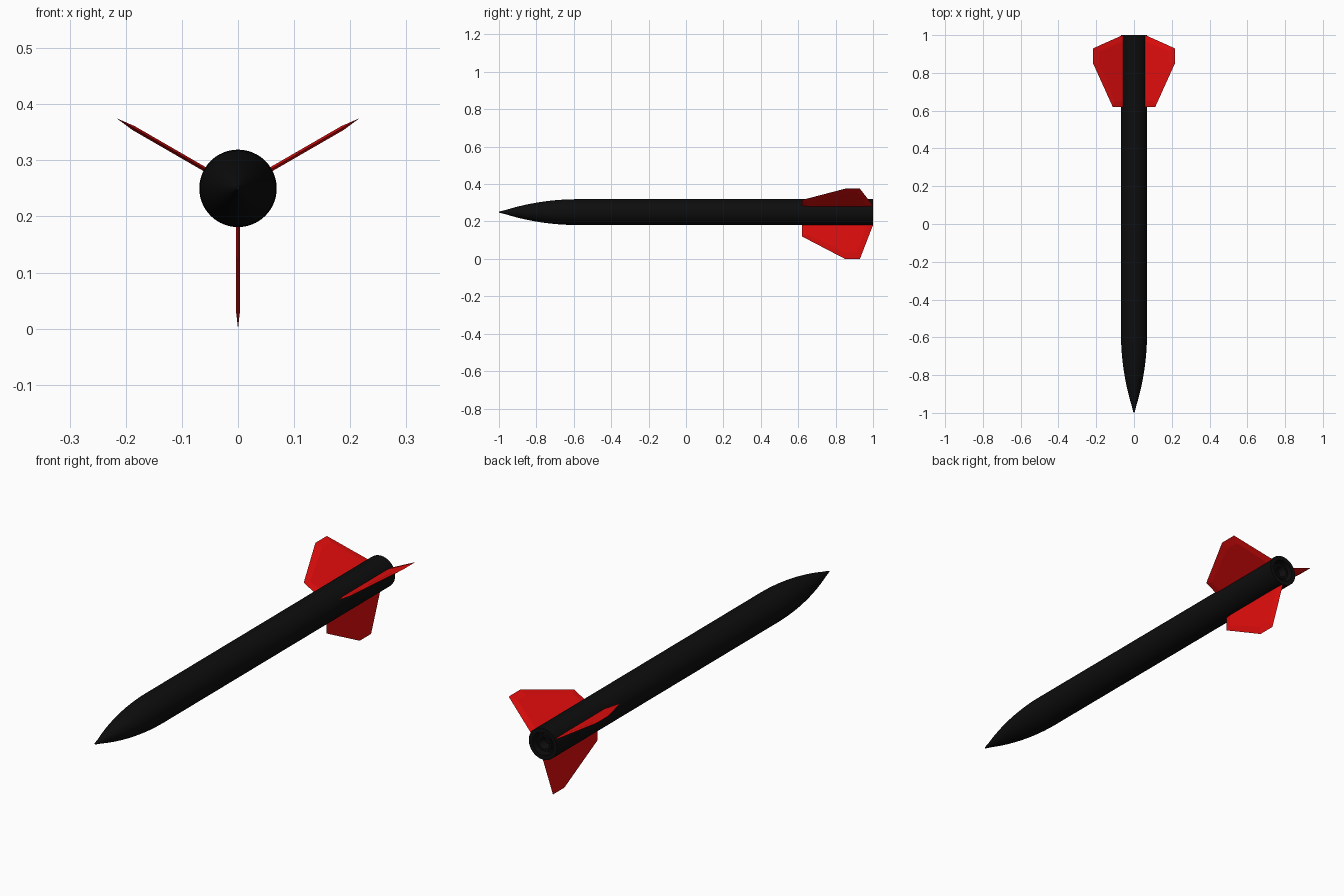
import bpy, bmesh
from math import sin, cos, pi, radians, sqrt

if "Cube" in bpy.data.objects:
    bpy.data.objects.remove(bpy.data.objects["Cube"])

AXIS_Z = 0.25   # height of the rocket axis
R = 0.069       # body radius
SEG = 64


def material(name, rgb):
    m = bpy.data.materials.new(name)
    m.diffuse_color = (*rgb, 1)
    m.use_nodes = True
    m.node_tree.nodes["Principled BSDF"].inputs["Base Color"].default_value = m.diffuse_color
    return m


BLACK = material("black", (0.004, 0.004, 0.004))
RED = material("red", (0.8, 0.004, 0.004))


def add_object(name, bm, mat):
    me = bpy.data.meshes.new(name)
    bm.to_mesh(me)
    bm.free()
    me.materials.append(mat)
    ob = bpy.data.objects.new(name, me)
    bpy.context.collection.objects.link(ob)
    return ob


def lathe(name, profile, mat):
    """Revolve (y, radius) points around the rocket axis; radius 0 closes an end."""
    bm = bmesh.new()
    rings = []
    for y, r in profile:
        n = SEG if r > 0 else 1
        rings.append([bm.verts.new((r * cos(2 * pi * i / SEG), y, AXIS_Z + r * sin(2 * pi * i / SEG)))
                      for i in range(n)])
    for a, b in zip(rings, rings[1:]):
        for i in range(SEG):
            k = (i + 1) % SEG
            quad = [a[i % len(a)], b[i % len(b)], b[k % len(b)], a[k % len(a)]]
            bm.faces.new(list(dict.fromkeys(quad)))
    ob = add_object(name, bm, mat)
    bpy.ops.object.select_all(action='DESELECT')
    bpy.context.view_layer.objects.active = ob
    ob.select_set(True)
    bpy.ops.object.shade_smooth_by_angle(angle=radians(35))
    return ob


# Nose cone: tangent ogive with a slightly blunted tip
L = 0.42
rho = (R * R + L * L) / (2 * R)
nose = [(-1.0, 0), (-0.998, 0.003)]
for i in range(1, 17):
    x = L * (0.03 + 0.97 * i / 16)
    nose.append((-1 + x, sqrt(rho ** 2 - (L - x) ** 2) + R - rho))
lathe("nose_cone", nose, BLACK)

# Body tube, with a recessed tail opening
lathe("body_tube", [(-1 + L, R), (1.0, R), (1.0, 0.05), (0.96, 0.05), (0.96, 0)], BLACK)

# Motor nozzle set inside the tail
lathe("motor_nozzle", [(0.96, 0.036), (0.99, 0.036), (0.99, 0.026), (0.962, 0.014), (0.962, 0)], BLACK)

# Fins: knife-edged plates, given as (y, radius) outline and raised flat
EDGE = [(0.62, 0.06), (0.62, 0.13), (0.85, 0.25), (0.93, 0.25), (1.0, R), (1.0, 0.06)]
FLAT = [(0.65, 0.06), (0.65, 0.12), (0.85, 0.215), (0.915, 0.215), (0.965, 0.075), (0.965, 0.06)]
HALF = 0.004


def fin(name, angle):
    c, s = cos(angle), sin(angle)
    bm = bmesh.new()

    def loop(points, t):
        return [bm.verts.new((r * c - t * s, y, AXIS_Z + r * s + t * c)) for y, r in points]

    edge = loop(EDGE, 0)
    for t in (HALF, -HALF):
        flat = loop(FLAT, t)
        bm.faces.new(flat)
        for i in range(len(flat)):
            k = (i + 1) % len(flat)
            bm.faces.new((edge[i], edge[k], flat[k], flat[i]))
    bmesh.ops.recalc_face_normals(bm, faces=bm.faces)
    add_object(name, bm, RED)


for name, deg in (("bottom_fin", -90), ("right_fin", 30), ("left_fin", 150)):
    fin(name, radians(deg))
